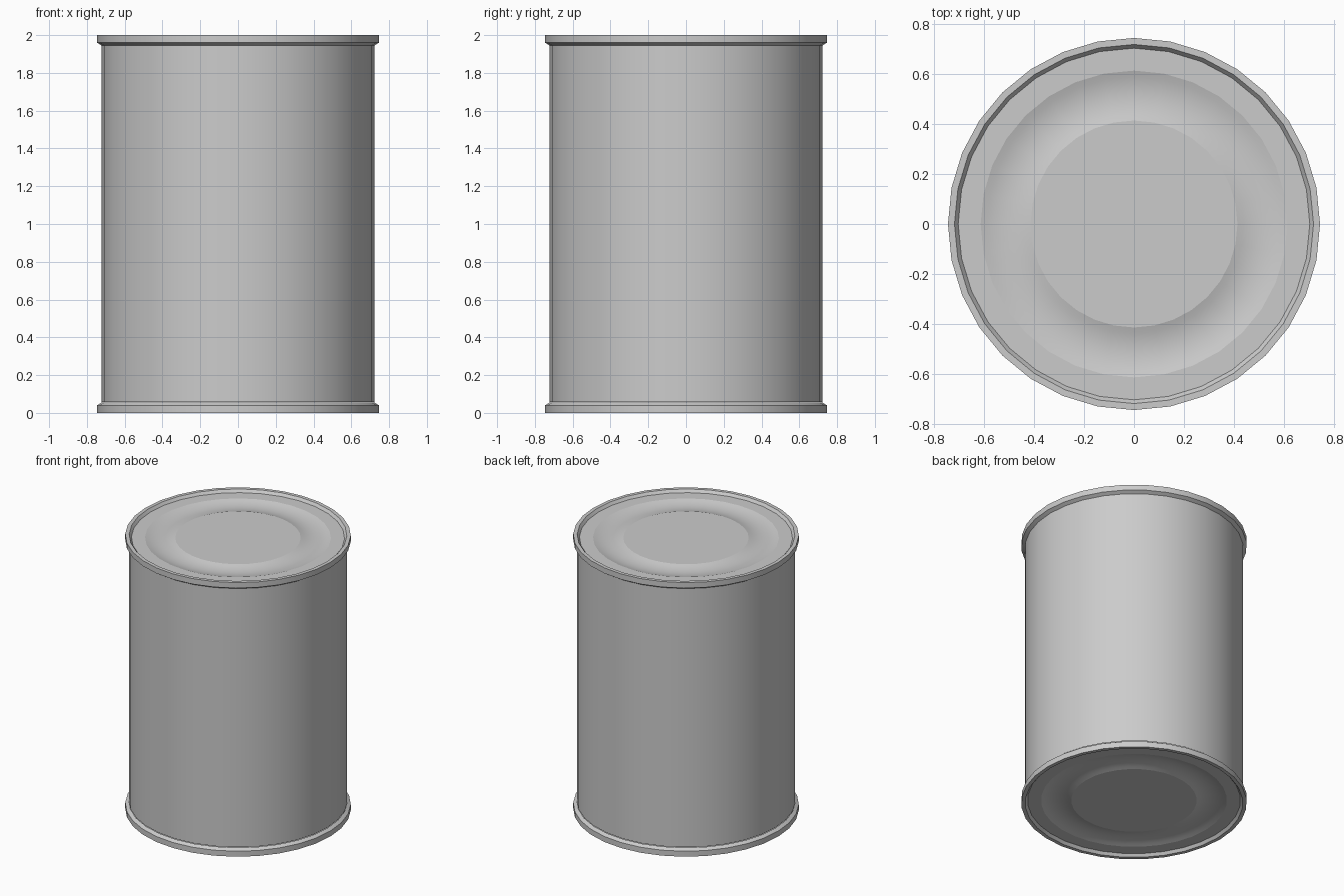
import bpy, bmesh, math

if "Cube" in bpy.data.objects:
    bpy.data.objects.remove(bpy.data.objects["Cube"])

SIDES = 32
HEIGHT = 2.0
BODY_R = 0.722


def lathe(name, profile, cap=False):
    """Spin (radius, z) points around z; optionally fill the last ring."""
    bm = bmesh.new()
    rings = []
    for r, z in profile:
        rings.append([bm.verts.new((r * math.cos(a), r * math.sin(a), z))
                      for a in (2 * math.pi * i / SIDES for i in range(SIDES))])
    for lo, hi in zip(rings, rings[1:]):
        for i in range(SIDES):
            j = (i + 1) % SIDES
            bm.faces.new((lo[i], lo[j], hi[j], hi[i]))
    if cap:
        bm.faces.new(rings[-1])
    mesh = bpy.data.meshes.new(name)
    bm.to_mesh(mesh)
    bm.free()
    obj = bpy.data.objects.new(name, mesh)
    bpy.context.collection.objects.link(obj)
    return obj


def smooth(obj):
    bpy.ops.object.select_all(action='DESELECT')
    obj.select_set(True)
    bpy.context.view_layer.objects.active = obj
    bpy.ops.object.shade_smooth_by_angle(angle=math.radians(15))


# Can wall
smooth(lathe("can_body", [(BODY_R, 0.058), (BODY_R, HEIGHT - 0.055)]))

# Seam rim and recessed lid with a shallow rounded ring groove
floor_z = HEIGHT - 0.02
lid_profile = [(BODY_R, HEIGHT - 0.055), (0.746, HEIGHT - 0.04),
               (0.746, HEIGHT), (0.72, HEIGHT), (0.705, floor_z)]
steps = 8
for k in range(steps + 1):
    t = k / steps
    lid_profile.append((0.615 - 0.2 * t, floor_z - 0.018 * 4 * t * (1 - t)))
top = lathe("top_lid", lid_profile, cap=True)
smooth(top)

# Bottom lid mirrors the top one
bottom = lathe("bottom_lid", [(r, HEIGHT - z) for r, z in lid_profile], cap=True)
bottom.data.flip_normals()
smooth(bottom)
